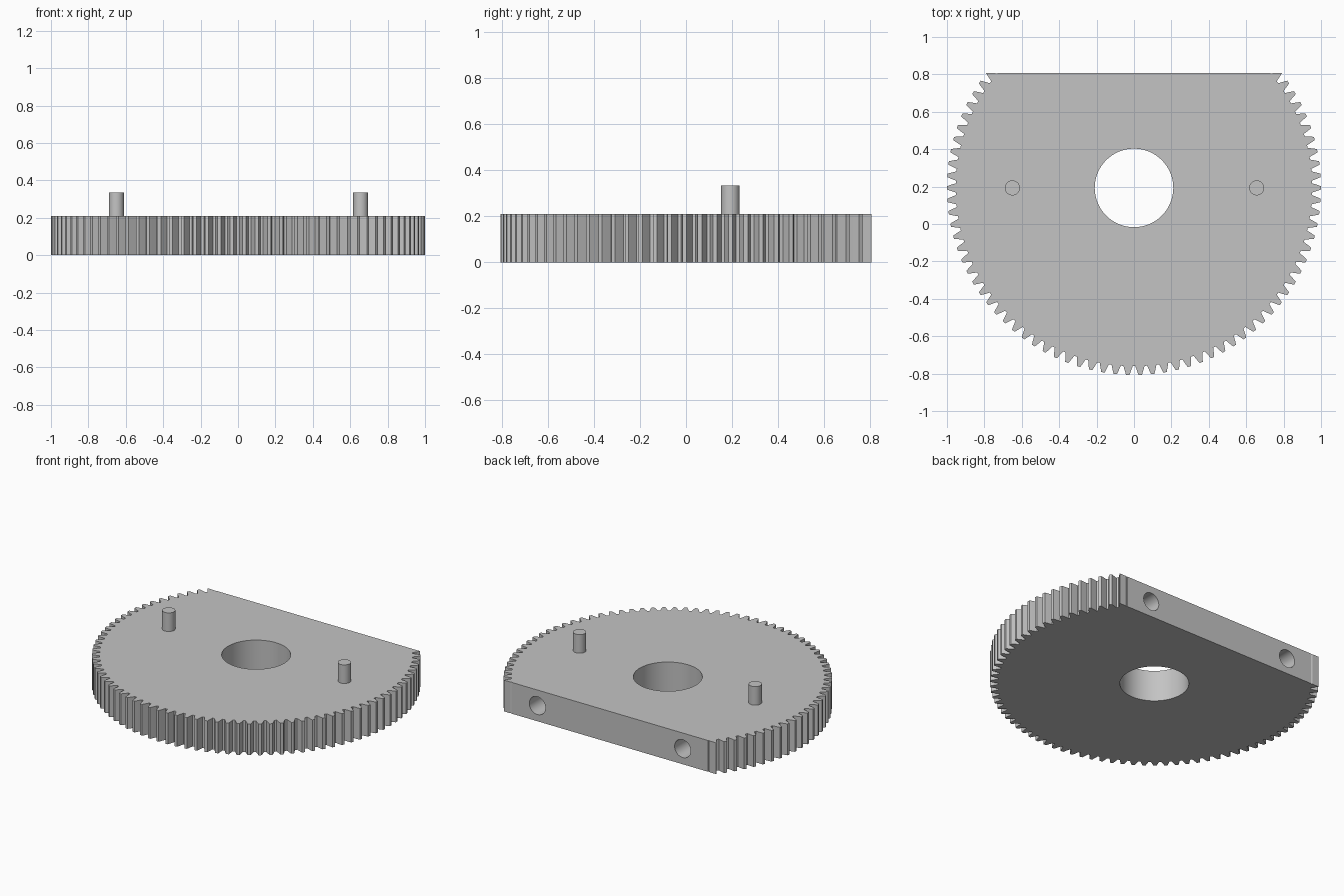
import bpy, bmesh, math

cube = bpy.data.objects.get("Cube")
if cube:
    bpy.data.objects.remove(cube, do_unlink=True)

TEETH = 94
FLAT = 0.614                 # distance from gear axis to the flat side
CY = (1 - FLAT) / 2          # gear axis position along y
THICK = 0.21
ROOT, PITCH, TIP = 0.953, 0.979, 1.0

metal = bpy.data.materials.new("plain grey")
metal.use_nodes = True
grey = (0.55, 0.55, 0.55, 1)
metal.diffuse_color = grey
metal.node_tree.nodes["Principled BSDF"].inputs["Base Color"].default_value = grey


def cylinder(name, radius, depth, location, rotation=(0, 0, 0), sides=64):
    bpy.ops.mesh.primitive_cylinder_add(vertices=sides, radius=radius, depth=depth,
                                        location=location, rotation=rotation)
    obj = bpy.context.object
    obj.name = name
    obj.data.materials.append(metal)
    return obj


def cut(target, cutter):
    cutter.hide_render = True
    mod = target.modifiers.new("cut", 'BOOLEAN')
    mod.operation = 'DIFFERENCE'
    mod.solver = 'EXACT'
    mod.object = cutter
    bpy.context.view_layer.objects.active = target
    bpy.ops.object.modifier_apply(modifier=mod.name)
    bpy.data.objects.remove(cutter, do_unlink=True)


# Toothed disc: one tooth profile repeated around the axis
tooth = [(-0.39, ROOT), (-0.25, PITCH), (-0.135, TIP),
         (0.135, TIP), (0.25, PITCH), (0.39, ROOT)]
step = math.tau / TEETH
bm = bmesh.new()
ring = []
for i in range(TEETH):
    for offset, r in tooth:
        a = (i + offset) * step
        ring.append(bm.verts.new((r * math.cos(a), CY + r * math.sin(a), 0)))
face = bm.faces.new(ring)
up = bmesh.ops.extrude_face_region(bm, geom=[face])["geom"]
bmesh.ops.translate(bm, vec=(0, 0, THICK),
                    verts=[v for v in up if isinstance(v, bmesh.types.BMVert)])
bmesh.ops.recalc_face_normals(bm, faces=bm.faces)
mesh = bpy.data.meshes.new("gear_plate")
bm.to_mesh(mesh)
bm.free()
mesh.materials.append(metal)
gear = bpy.data.objects.new("gear_plate", mesh)
bpy.context.collection.objects.link(gear)

# Flat back side
bpy.ops.mesh.primitive_cube_add(size=1, location=(0, CY + FLAT + 0.5, THICK / 2))
block = bpy.context.object
block.name = "flat_cutter"
block.scale = (3, 1, 1)
block.data.materials.append(metal)
cut(gear, block)

# Centre bore and two blind holes in the flat side
cut(gear, cylinder("bore_cutter", 0.21, 1, (0, CY, THICK / 2), sides=96))
for x in (-0.54, 0.54):
    cut(gear, cylinder("side_hole_cutter", 0.06, 0.6, (x, CY + FLAT, THICK / 2),
                       (math.pi / 2, 0, 0), 48))

# Two upright pins on the top face
pins = [cylinder(name, 0.04, 0.135, (x, CY, THICK + 0.0575))
        for name, x in (("right_pin", -0.65), ("left_pin", 0.656))]

# Smooth round walls, crisp edges
bpy.ops.object.select_all(action='DESELECT')
for obj in [gear] + pins:
    obj.select_set(True)
bpy.context.view_layer.objects.active = gear
bpy.ops.object.shade_smooth_by_angle(angle=math.radians(20))
